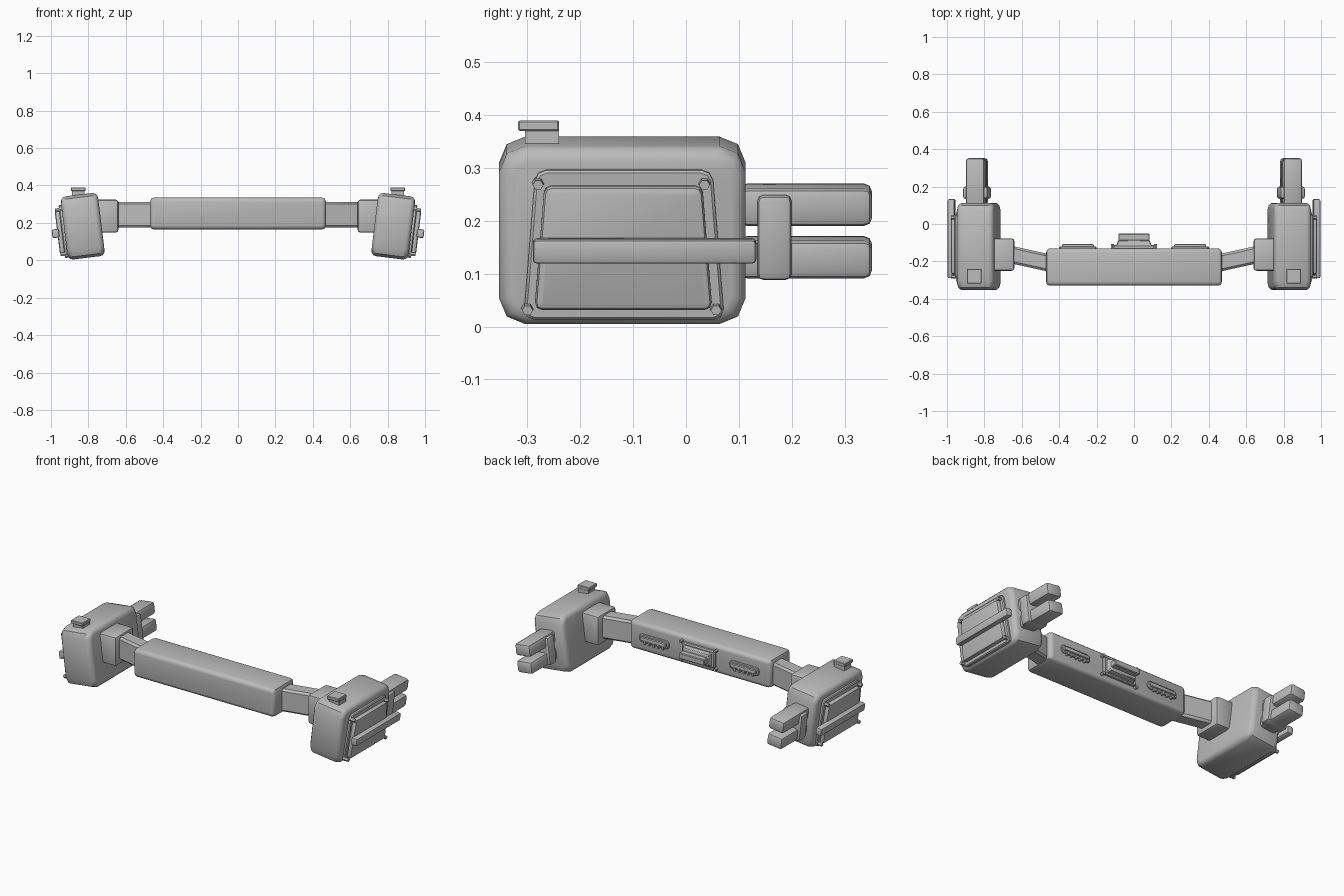
import bpy, bmesh, math
from mathutils import Matrix, Vector

cube = bpy.data.objects.get("Cube")
if cube:
    bpy.data.objects.remove(cube, do_unlink=True)

GREY = (0.5, 0.5, 0.5, 1.0)
mat = bpy.data.materials.new("plain grey")
mat.use_nodes = True
mat.diffuse_color = GREY
bsdf = mat.node_tree.nodes["Principled BSDF"]
bsdf.inputs["Base Color"].default_value = GREY
bsdf.inputs["Roughness"].default_value = 0.6

made = []
# Pods lean outwards at the top; their parts are laid out in this tilted frame
POD = Matrix.Translation((0.83, -0.12, 0.182)) @ Matrix.Rotation(math.radians(7), 4, 'Y')


def finish(name, bm, frame, mirror):
    if frame:
        bm.transform(frame)
    bmesh.ops.recalc_face_normals(bm, faces=bm.faces)
    mesh = bpy.data.meshes.new(name)
    bm.to_mesh(mesh)
    bm.free()
    mesh.materials.append(mat)
    ob = bpy.data.objects.new(name, mesh)
    bpy.context.collection.objects.link(ob)
    if mirror:
        ob.modifiers.new("Mirror", 'MIRROR').use_mirror_merge = False
    made.append(ob)
    return ob


def block(name, lo, hi, bevel=0.008, segs=2, frame=None, mirror=True,
          round_axis=None, corner=0.0, warp=None):
    """Box between two corners; optional big corners around one axis, then soft edges."""
    lo, hi = Vector(lo), Vector(hi)
    bm = bmesh.new()
    bmesh.ops.create_cube(bm, size=1)
    for v in bm.verts:
        v.co = Vector((lo[i] + hi[i] + 2 * v.co[i] * (hi[i] - lo[i])) / 2 for i in range(3))
        if warp:
            v.co = warp(v.co.copy())
    if corner:
        edges = [e for e in bm.edges
                 if abs((e.verts[0].co - e.verts[1].co).normalized()[round_axis]) > 0.9]
        bmesh.ops.bevel(bm, geom=edges, offset=corner, segments=2, profile=0.5,
                        affect='EDGES', clamp_overlap=True)
    if bevel:
        edges = [e for e in bm.edges if e.calc_face_angle(0) > 0.85]
        bmesh.ops.bevel(bm, geom=edges, offset=bevel, segments=segs, profile=0.5,
                        affect='EDGES', clamp_overlap=True)
    return finish(name, bm, frame, mirror)


def bolt(name, at, axis, radius, depth, frame=None, mirror=True):
    bm = bmesh.new()
    bmesh.ops.create_cone(bm, cap_ends=True, segments=6, radius1=radius,
                          radius2=radius * 0.85, depth=depth)
    turn = Vector((0, 0, 1)).rotation_difference(Vector(axis)).to_matrix().to_4x4()
    bm.transform(Matrix.Translation(at) @ turn)
    return finish(name, bm, frame, mirror)


# Central beam
block("centre_beam", (-0.47, -0.33, 0.165), (0.47, -0.13, 0.335), 0.022, 3, mirror=False,
      round_axis=1, corner=0.02)


# Angled arms and their collars
def sweep_back(co):
    co.y += (co.x - 0.56) * 0.22
    return co


block("arm", (0.45, -0.232, 0.174), (0.67, -0.138, 0.312), 0.012, 1, warp=sweep_back)
block("collar", (0.64, -0.25, 0.148), (0.76, -0.077, 0.324), 0.014, 2)

# Pod body
block("pod_body", (-0.1, -0.234, -0.17), (0.1, 0.233, 0.17), 0.028, 3, POD,
      round_axis=0, corner=0.05)


# Outer panel, wider at its foot
def flare(co):
    co.y += 0.08 * (0.1 - co.z) * (1 if co.y > 0 else -1)
    return co


block("panel_frame", (0.09, -0.167, -0.157), (0.115, 0.172, 0.128), 0.005, 1, POD,
      round_axis=0, corner=0.02, warp=flare)
block("panel_cover", (0.1, -0.148, -0.136), (0.139, 0.151, 0.1), 0.012, 2, POD,
      round_axis=0, corner=0.014, warp=flare)
block("panel_strap", (0.13, -0.17, -0.044), (0.168, 0.253, 0.002), 0.008, 2, POD)
for y, z in ((-0.16, 0.103), (0.155, 0.103), (-0.18, -0.136), (0.177, -0.136)):
    bolt("panel_bolt", (0.12, y, z), (1, 0, 0), 0.012, 0.034, POD)

# Rear clamp with two prongs
block("rear_clamp", (-0.056, 0.255, -0.087), (0.076, 0.32, 0.075), 0.012, 2, POD)
for z in (0.05, -0.05):
    block("rear_prong", (-0.04, 0.22, z - 0.036), (0.06, 0.472, z + 0.036), 0.015, 2, POD)

# Sight on top of the pod
block("sight_base", (0.82, -0.305, 0.335), (0.888, -0.24, 0.372), 0)
block("sight_cap", (0.815, -0.318, 0.37), (0.893, -0.24, 0.39), 0.003, 1)


# Console on the back of the beam
def taper_back(co):
    if co.y > -0.1:
        co.x *= 0.88
        co.z = 0.25 + (co.z - 0.25) * 0.8
    return co


block("console_plate", (-0.11, -0.14, 0.198), (0.11, -0.112, 0.302), 0.006, 1, mirror=False,
      round_axis=1, corner=0.012)
block("console_body", (-0.096, -0.12, 0.208), (0.096, -0.085, 0.292), 0.005, 1, mirror=False,
      warp=taper_back)
block("console_hood", (-0.084, -0.095, 0.232), (0.084, -0.052, 0.268), 0.004, 1, mirror=False)
for z in (0.195, 0.305):
    bolt("console_bolt", (0.115, -0.125, z), (0, 1, 0), 0.01, 0.035)

# Grips on either side of the console
block("grip_plate", (0.2, -0.14, 0.226), (0.4, -0.12, 0.274), 0.004, 1,
      round_axis=1, corner=0.02)
block("grip_bar", (0.215, -0.125, 0.239), (0.385, -0.108, 0.261), 0.005, 2)
for i in range(5):
    x = 0.24 + i * 0.03
    block("grip_rib", (x - 0.005, -0.135, 0.218), (x + 0.005, -0.115, 0.24), 0)

# Smooth rounded edges, keep hard ones sharp
bpy.ops.object.select_all(action='DESELECT')
for ob in made:
    ob.select_set(True)
bpy.context.view_layer.objects.active = made[0]
bpy.ops.object.shade_smooth_by_angle(angle=math.radians(35))
